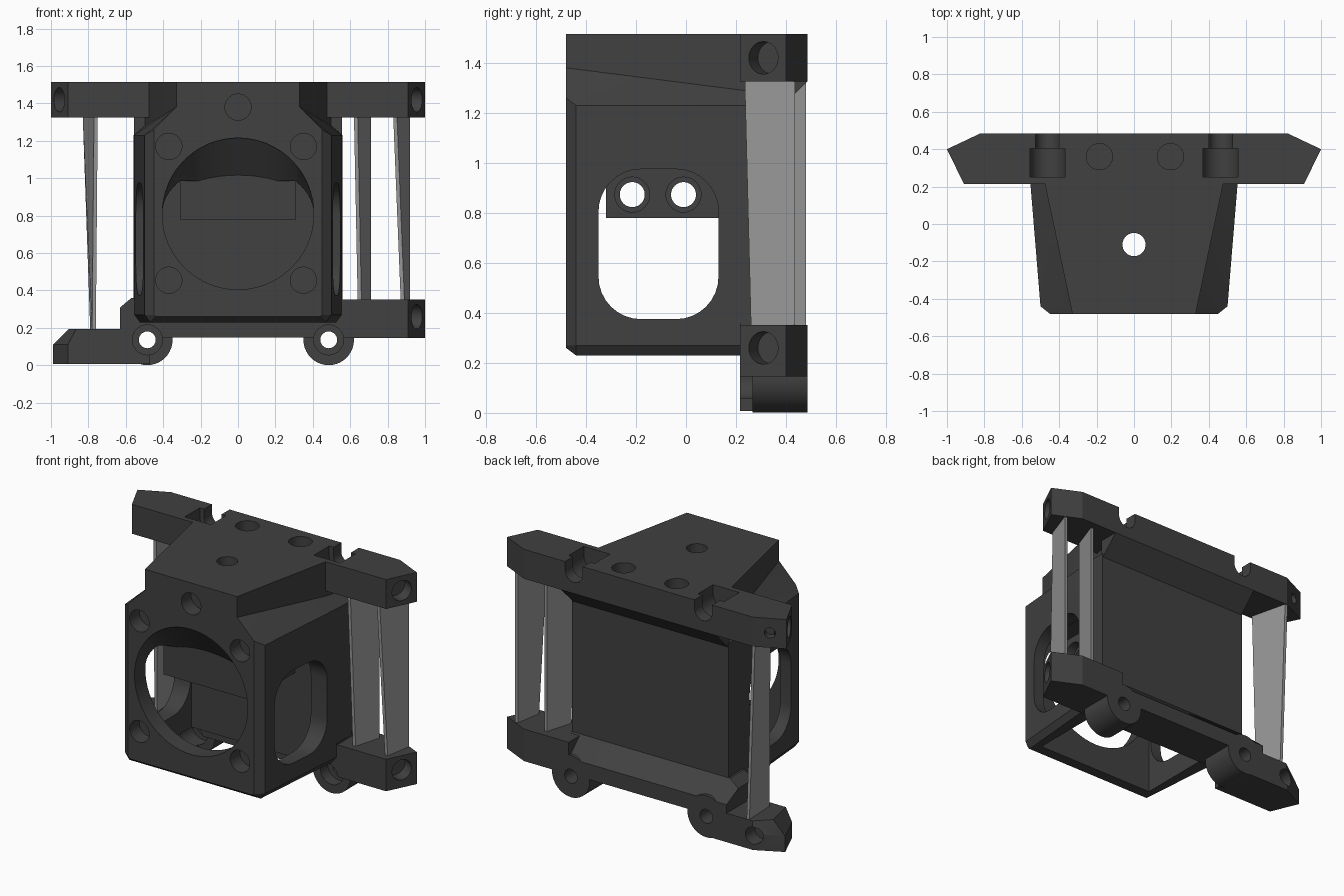
import bpy, bmesh, math
from mathutils import Vector

if "Cube" in bpy.data.objects:
    bpy.data.objects.remove(bpy.data.objects["Cube"])


def material(name, v):
    m = bpy.data.materials.new(name)
    m.diffuse_color = (v, v, v, 1)
    m.use_nodes = True
    m.node_tree.nodes["Principled BSDF"].inputs["Base Color"].default_value = m.diffuse_color
    return m


DARK = material("charcoal plastic", 0.052)
GREY = material("light grey support", 0.31)


def finish(name, bm, mat):
    bmesh.ops.recalc_face_normals(bm, faces=bm.faces)
    me = bpy.data.meshes.new(name)
    bm.to_mesh(me)
    bm.free()
    ob = bpy.data.objects.new(name, me)
    bpy.context.collection.objects.link(ob)
    me.materials.append(mat)
    return ob


def loft(name, rings, mat=DARK):
    """Skin a list of equal-length point rings and cap both ends."""
    bm = bmesh.new()
    vs = [[bm.verts.new(p) for p in r] for r in rings]
    n = len(vs[0])
    for a, b in zip(vs, vs[1:]):
        for i in range(n):
            j = (i + 1) % n
            bm.faces.new((a[i], a[j], b[j], b[i]))
    bm.faces.new(vs[0])
    bm.faces.new(vs[-1])
    return finish(name, bm, mat)


def prism_z(name, pts, z0, z1):
    return loft(name, [[(x, y, z) for x, y in pts] for z in (z0, z1)])


def prism_x(name, pts, x0, x1):
    return loft(name, [[(x, y, z) for y, z in pts] for x in (x0, x1)])


def box(name, x0, x1, y0, y1, z0, z1):
    return prism_z(name, [(x0, y0), (x1, y0), (x1, y1), (x0, y1)], z0, z1)


def cyl(name, centre, axis, r, depth):
    bm = bmesh.new()
    rot = Vector(axis).to_track_quat('Z', 'Y').to_matrix().to_4x4()
    rot.translation = centre
    bmesh.ops.create_cone(bm, cap_ends=True, segments=40, radius1=r,
                          radius2=r, depth=depth, matrix=rot)
    return finish(name, bm, DARK)


def cut(target, *cutters):
    for c in cutters:
        m = target.modifiers.new("cut", 'BOOLEAN')
        m.operation, m.solver, m.object = 'DIFFERENCE', 'EXACT', c
        bpy.context.view_layer.objects.active = target
        bpy.ops.object.modifier_apply(modifier=m.name)
        bpy.data.objects.remove(c)


# main housing: lofted from front to back, with pinched shoulders
def body_ring(y, half):
    return [(x, y, z) for x, z in half] + [(-x, y, z) for x, z in reversed(half)]


body = loft("housing", [
    body_ring(-0.48, [(0.44, 0.26), (0.45, 0.27), (0.45, 1.26), (0.33, 1.38), (0.33, 1.515)]),
    body_ring(-0.44, [(0.47, 0.23), (0.50, 0.27), (0.50, 1.23), (0.338, 1.375), (0.338, 1.515)]),
    body_ring(0.23, [(0.525, 0.23), (0.555, 0.27), (0.555, 1.23), (0.48, 1.29), (0.48, 1.515)]),
    body_ring(0.365, [(0.53, 0.23), (0.56, 0.27), (0.56, 1.23), (0.50, 1.28), (0.50, 1.515)])])

# clear the space taken by the top crossbar
cut(body, box("bar_space", -0.8, 0.8, 0.24, 0.6, 1.335, 1.7))

# hollow interior, open underneath
cut(body, box("cavity", -0.43, 0.43, -0.37, 0.14, 0.1, 0.985))


# round front bore whose ceiling slopes down inwards
def bore_ring(y, k):
    out = []
    for i in range(64):
        a = 2 * math.pi * i / 64
        s = math.sin(a)
        out.append((0.405 * math.cos(a), y, 0.81 + 0.405 * s * (k if s > 0 else 1)))
    return out


cut(body, loft("bore", [bore_ring(-0.6, 1), bore_ring(-0.465, 1), bore_ring(-0.325, 0.51)]))

# rounded side windows
window = []
for cy, cz, a0 in ((-0.04, 0.805, 0), (-0.18, 0.805, 90), (-0.18, 0.545, 180), (-0.04, 0.545, 270)):
    for k in range(9):
        a = math.radians(a0 + k * 11.25)
        window.append((cy + 0.17 * math.cos(a), cz + 0.17 * math.sin(a)))
cut(body, prism_x("window", window, -0.8, 0.8))

# screw holes in the front and the roof
for x, z in ((-0.37, 1.17), (0.35, 1.17), (-0.37, 0.455), (0.35, 0.455), (0, 1.38)):
    cut(body, cyl("front_hole", (x, -0.46, z), (0, 1, 0), 0.07, 0.16))
cut(body, cyl("roof_hole", (0, -0.11, 1.2), (0, 0, 1), 0.062, 1.0))

# inner mounting block with cross holes
block = box("inner_block", -0.31, 0.31, -0.32, 0.16, 0.78, 1.01)
cut(block, cyl("vertical_hole", (0, -0.11, 0.9), (0, 0, 1), 0.062, 0.6))
for y in (-0.215, -0.01):
    cut(block, cyl("cross_hole", (0, y, 0.873), (1, 0, 0), 0.05, 2))
    for s in (-1, 1):
        cut(block, cyl("counterbore", (s * 0.31, y, 0.873), (1, 0, 0), 0.07, 0.12))

# top crossbar with tapered tips
top_bar = prism_z("top_crossbar", [(-0.91, 0.215), (0.91, 0.215), (1, 0.40), (0.82, 0.485),
                                   (-0.82, 0.485), (-1, 0.40)], 1.325, 1.515)
cut(top_bar, cyl("rear_tip_hole", (-0.91, 0.4425, 1.42), (-1, 2, 0), 0.033, 0.1))
for s in (-1, 1):
    cut(top_bar, cyl("tip_hole", (s * 0.955, 0.31, 1.42), (s * 2, -1, 0), 0.065, 0.16))
    # open-topped screw seats, each a wide pocket with a narrow slot behind
    for r, y0, y1 in ((0.094, 0.25, 0.405), (0.063, 0.38, 0.6)):
        cut(top_bar, cyl("seat_round", (s * 0.463, (y0 + y1) / 2, 1.46), (0, 1, 0), r, y1 - y0),
            box("seat_slot", s * 0.463 - r, s * 0.463 + r, y0, y1, 1.46, 1.7))
for x in (-0.185, 0.195):
    cut(top_bar, cyl("bar_hole", (x, 0.36, 1.5), (0, 0, 1), 0.07, 0.2))

# slanted web under the top crossbar
prism_x("top_web", [(0.35, 1.19), (0.365, 1.205), (0.485, 1.325), (0.485, 1.33), (0.35, 1.33)],
        -0.555, 0.555)

# lower crossbar with sloped top
lower = loft("lower_crossbar", [
    [(x, 0.215, 0.15), (x, 0.485, 0.15), (x, 0.485, 0.25), (x, 0.365, h), (x, 0.215, h)]
    for x, h in ((-0.63, 0.31), (-0.57, 0.36), (0.56, 0.36))])

# offset lower arms: right one high, left one low
right_arm = prism_z("lower_right_arm", [(0.5, 0.215), (0.91, 0.215), (1, 0.40),
                                        (0.82, 0.485), (0.5, 0.485)], 0.145, 0.352)
left_arm = loft("lower_left_arm", [
    [(-0.47, y, 0.008), (-0.99 + d, y, 0.008), (-0.99 + d, y, 0.11), (-0.905 + e, y, 0.195),
     (-0.47, y, 0.195)] for y, d, e in ((0.215, 0.08, 0.04), (0.40, 0, 0), (0.485, 0.17, 0.09))])
cut(right_arm, cyl("tip_hole", (0.955, 0.31, 0.26), (2, -1, 0), 0.065, 0.16))
cut(left_arm, cyl("rear_hole", (-0.82, 0.46, 0.10), (0, 1, 0), 0.055, 0.14))

# hinge lugs with counterbored pivots
for side, s in (("left", -1), ("right", 1)):
    x = s * 0.485
    lug = cyl(side + "_lug", (x, 0.375, 0.136), (0, 1, 0), 0.135, 0.22)
    for part in (lug, lower, left_arm if s < 0 else right_arm):
        cut(part, cyl("pivot", (x, 0.35, 0.136), (0, 1, 0), 0.045, 0.6),
            cyl("pivot_seat", (x, 0.24, 0.136), (0, 1, 0), 0.08, 0.2))


# thin slanted support blades between upper and lower arms, slightly twisted
def blade(name, z0, yb, bottom, top):
    rings = []
    for z, yf, (xf, xb, t) in ((z0, 0.26, bottom), (1.33, 0.235, top)):
        rings.append([(xf, yf, z), (xf + t, yf, z), (xb, yb, z), (xb - t, yb, z)])
    loft(name, rings, GREY)


blade("outer_right_blade", 0.345, 0.435, (0.87, 0.92, 0.02), (0.83, 0.92, 0.02))
blade("inner_right_blade", 0.345, 0.435, (0.64, 0.71, 0.02), (0.62, 0.71, 0.02))
blade("left_blade", 0.19, 0.48, (-0.76, -0.79, -0.02), (-0.75, -0.83, -0.02))

# smooth the round surfaces, keep edges sharp
for ob in bpy.context.scene.objects:
    ob.select_set(True)
bpy.context.view_layer.objects.active = body
bpy.ops.object.shade_smooth_by_angle(angle=math.radians(25))
